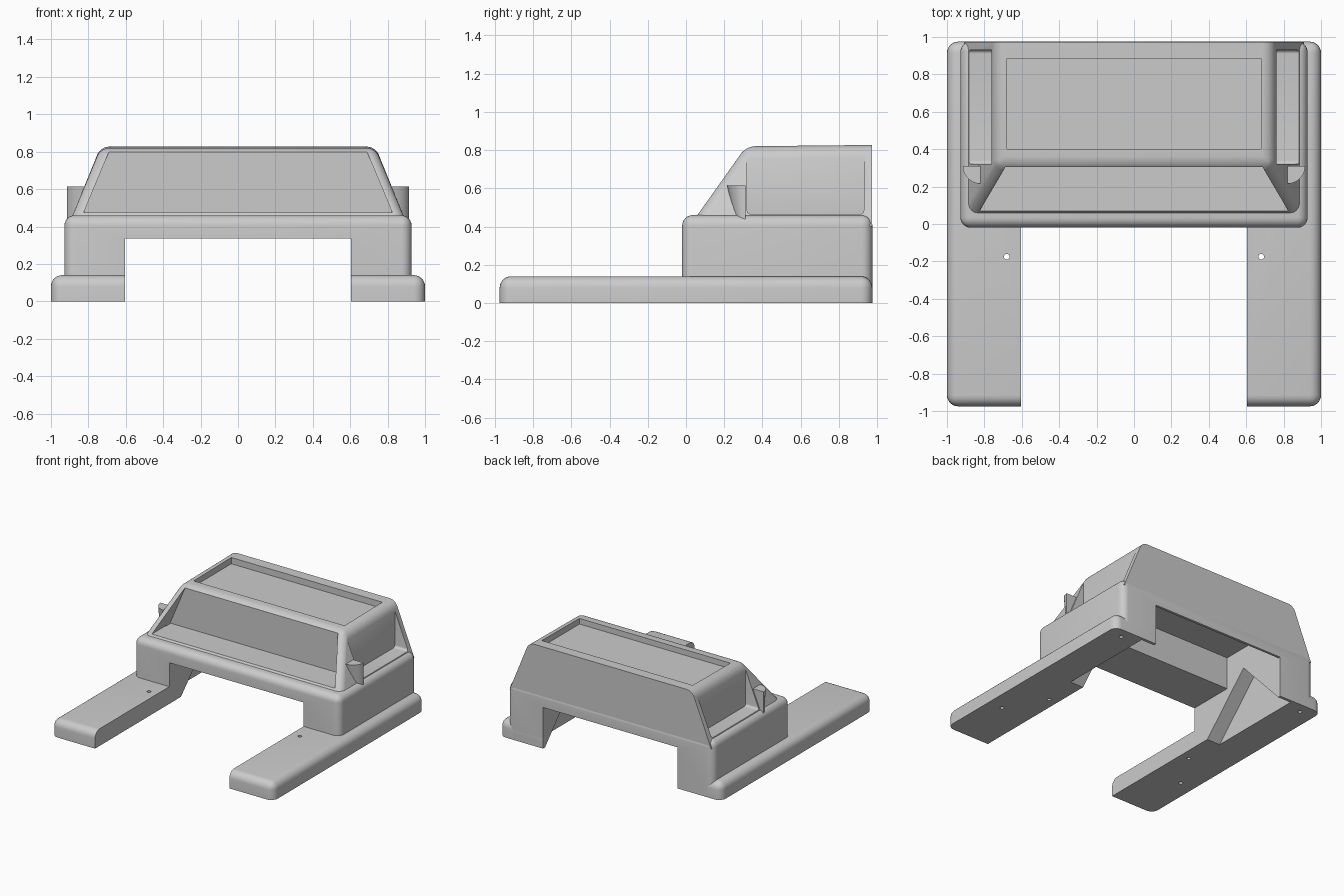
import bpy, bmesh, math

cube = bpy.data.objects.get("Cube")
if cube:
    bpy.data.objects.remove(cube, do_unlink=True)

grey = bpy.data.materials.new("plain_grey")
grey.use_nodes = True
GREY = (0.6, 0.6, 0.6, 1)
grey.diffuse_color = GREY
grey.node_tree.nodes["Principled BSDF"].inputs["Base Color"].default_value = GREY


def loft(name, lower, upper, round_edge=None, radius=0.05):
    """Solid between two matching rings; edges chosen by midpoint and direction are rounded."""
    bm = bmesh.new()
    a = [bm.verts.new(p) for p in lower]
    b = [bm.verts.new(p) for p in upper]
    n = len(a)
    bm.faces.new(a[::-1])
    bm.faces.new(b)
    for i in range(n):
        j = (i + 1) % n
        bm.faces.new((a[i], a[j], b[j], b[i]))
    bmesh.ops.recalc_face_normals(bm, faces=bm.faces)
    if round_edge:
        edges = [e for e in bm.edges
                 if round_edge((e.verts[0].co + e.verts[1].co) / 2,
                               e.verts[1].co - e.verts[0].co)]
        bmesh.ops.bevel(bm, geom=edges, offset=radius, segments=6,
                        profile=0.5, affect='EDGES', clamp_overlap=True)
    mesh = bpy.data.meshes.new(name)
    bm.to_mesh(mesh)
    bm.free()
    mesh.materials.append(grey)
    ob = bpy.data.objects.new(name, mesh)
    bpy.context.collection.objects.link(ob)
    return ob


def rect(x0, x1, y0, y1, z):
    return [(x0, y0, z), (x1, y0, z), (x1, y1, z), (x0, y1, z)]


def box(name, x0, x1, y0, y1, z0, z1, round_edge=None, radius=0.05):
    return loft(name, rect(x0, x1, y0, y1, z0), rect(x0, x1, y0, y1, z1),
                round_edge, radius)


def disc(x, y, z, r):
    return [(x + r * math.cos(k * math.pi / 8), y + r * math.sin(k * math.pi / 8), z)
            for k in range(16)]


def activate(ob):
    bpy.ops.object.select_all(action='DESELECT')
    ob.select_set(True)
    bpy.context.view_layer.objects.active = ob


def cut(ob, *cutters):
    activate(ob)
    for c in cutters:
        c.hide_render = True
        mod = ob.modifiers.new("cut", 'BOOLEAN')
        mod.operation = 'DIFFERENCE'
        mod.solver = 'EXACT'
        mod.object = c
        bpy.ops.object.modifier_apply(modifier=mod.name)


def discard(*obs):
    for ob in obs:
        bpy.data.objects.remove(ob, do_unlink=True)


BACK = 0.975
parts = []


# Tent-shaped tunnel that hollows the inner sides of the legs
def tent(x):
    return [(x, 0.11, -0.02), (x, 0.97, -0.02), (x, 0.55, 0.43)]


tunnel = loft("tunnel_cutter", tent(-0.725), tent(0.725))

# Side rails with screw holes
for side, word in ((1, "left"), (-1, "right")):
    def rail_round(m, d, s=side):
        outer_corner = m.x * s > 0.95 and abs(d.z) > 0.1
        top_rim = m.z > 0.13 and m.x * s > 0.65
        return outer_corner or top_rim

    x0, x1 = sorted((side * 0.605, side))
    rail = box(word + "_rail", x0, x1, -0.975, BACK, 0, 0.14, rail_round, 0.06)
    holes = [loft("hole", disc(side * x, y, -0.05, 0.015), disc(side * x, y, top, 0.015))
             for x, y, top in ((0.68, -0.175, 0.3), (0.87, -0.495, 0.04), (0.87, 0.888, 0.04))]
    cut(rail, tunnel, *holes)
    discard(*holes)
    parts.append(rail)


# Arched lower body, rounded on its corners and upper rim
def body_round(m, d):
    return abs(d.z) > 0.1 or m.z > 0.4


body = box("lower_body", -0.928, 0.928, -0.02, BACK, 0.02, 0.46, body_round, 0.055)
arch = box("arch_cutter", -0.605, 0.605, -0.3, 1.3, -0.2, 0.335)
cavity = box("cavity_cutter", -0.605, 0.605, 0.36, 0.955, 0.3, 0.6)
cut(body, arch, cavity, tunnel)


# Tapered cab with a flat upright back
def cab_round(m, d):
    return m.y < 0.9 and m.z > 0.5


CAB_BACK = BACK - 0.003
cab_top = [(-0.735, 0.315, 0.82), (0.735, 0.315, 0.82),
           (0.735, CAB_BACK, 0.827), (-0.735, CAB_BACK, 0.827)]
cab = loft("cab", rect(-0.909, 0.909, 0.017, CAB_BACK, 0.4), cab_top, cab_round, 0.045)


# Window recesses: windscreen, two sides and roof
def screen_ring(y):
    return [(-0.825, y, 0.475), (0.825, y, 0.475), (0.69, y, 0.798), (-0.69, y, 0.798)]


windscreen = loft("windscreen_cutter", screen_ring(-0.2), screen_ring(0.305))
sides = [box("side_window_cutter", *sorted((s * 0.762, s * 1.2)), 0.32, 0.93, 0.465, 0.785,
             lambda m, d: abs(d.x) > 0.1, 0.02) for s in (1, -1)]
roof = box("roof_cutter", -0.68, 0.68, 0.4, 0.885, 0.775, 1.0)
cut(cab, arch, cavity, tunnel, windscreen, roof, *sides)
discard(arch, cavity, tunnel, windscreen, roof, *sides)
parts += [body, cab]


# Quarter-round pods on the front corners of the cab, upright outside and raked in front
def pod_ring(s, depth, z):
    arc = [(s * (0.82 + 0.095 * math.sin(k * math.pi / 16)),
            0.31 - depth * math.cos(k * math.pi / 16), z) for k in range(9)]
    return arc + [(s * 0.82, 0.31, z)]


for side, word in ((1, "left"), (-1, "right")):
    parts.append(loft(word + "_corner_pod", pod_ring(side, 0.06, 0.44),
                      pod_ring(side, 0.095, 0.615)))

# Smooth rounded rims, crisp corners
for ob in parts:
    activate(ob)
    bpy.ops.object.shade_smooth_by_angle(angle=math.radians(30))
